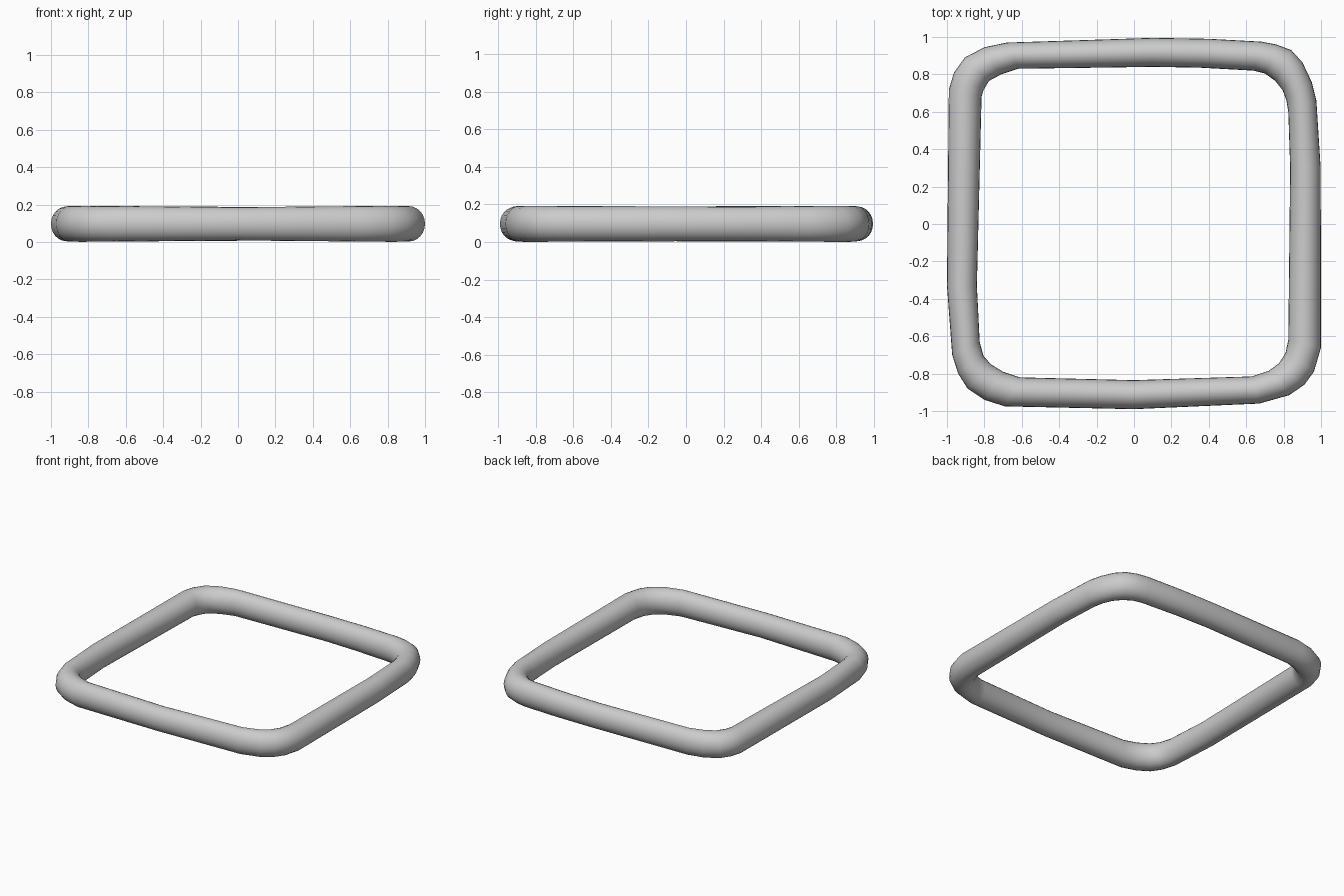
import bpy, bmesh, math

# Outer x, outer y, inner x, inner y for each station around the ring
stations = [
    (-0.99, 0.72, -0.815, 0.68), (-0.962, 0.81, -0.805, 0.715),
    (-0.905, 0.89, -0.775, 0.765), (-0.80, 0.945, -0.71, 0.80), (-0.68, 0.97, -0.62, 0.83),
    (0.10, 0.995, 0.10, 0.84), (0.40, 0.99, 0.35, 0.836),
    (0.68, 0.975, 0.64, 0.82), (0.76, 0.96, 0.70, 0.805), (0.84, 0.93, 0.755, 0.765),
    (0.90, 0.865, 0.795, 0.715), (0.95, 0.76, 0.815, 0.66), (0.975, 0.66, 0.825, 0.60),
    (0.998, 0.30, 0.835, 0.30),
    (1.0, -0.66, 0.825, -0.62), (0.962, -0.79, 0.81, -0.69),
    (0.91, -0.86, 0.775, -0.745), (0.83, -0.915, 0.72, -0.785), (0.67, -0.96, 0.63, -0.815),
    (0.0, -0.99, 0.0, -0.835),
    (-0.69, -0.975, -0.61, -0.82), (-0.80, -0.94, -0.70, -0.79),
    (-0.89, -0.88, -0.765, -0.75), (-0.94, -0.80, -0.805, -0.705), (-0.972, -0.70, -0.825, -0.63),
    (-1.0, -0.33, -0.84, -0.33),
]
SIDES = 24

# Square tubular ring, slightly taller at the corners
bm = bmesh.new()
rings = []
for ox, oy, ix, iy in stations:
    cx, cy = (ox + ix) / 2, (oy + iy) / 2
    corner = min(abs(cx), abs(cy)) / 0.8
    h = 0.089 + 0.007 * min(1, corner)
    ring = []
    for k in range(SIDES):
        a = 2 * math.pi * k / SIDES
        c, s = math.cos(a), math.sin(a)
        ring.append(bm.verts.new((cx + (ox - cx) * c, cy + (oy - cy) * c, 0.097 + h * s)))
    rings.append(ring)
for i, r in enumerate(rings):
    n = rings[(i + 1) % len(rings)]
    for k in range(SIDES):
        j = (k + 1) % SIDES
        bm.faces.new((r[k], r[j], n[j], n[k]))
bmesh.ops.recalc_face_normals(bm, faces=bm.faces)
for f in bm.faces:
    f.smooth = True
mesh = bpy.data.meshes.new("square_ring")
bm.to_mesh(mesh)
bm.free()
bpy.context.collection.objects.link(bpy.data.objects.new("square_ring", mesh))
